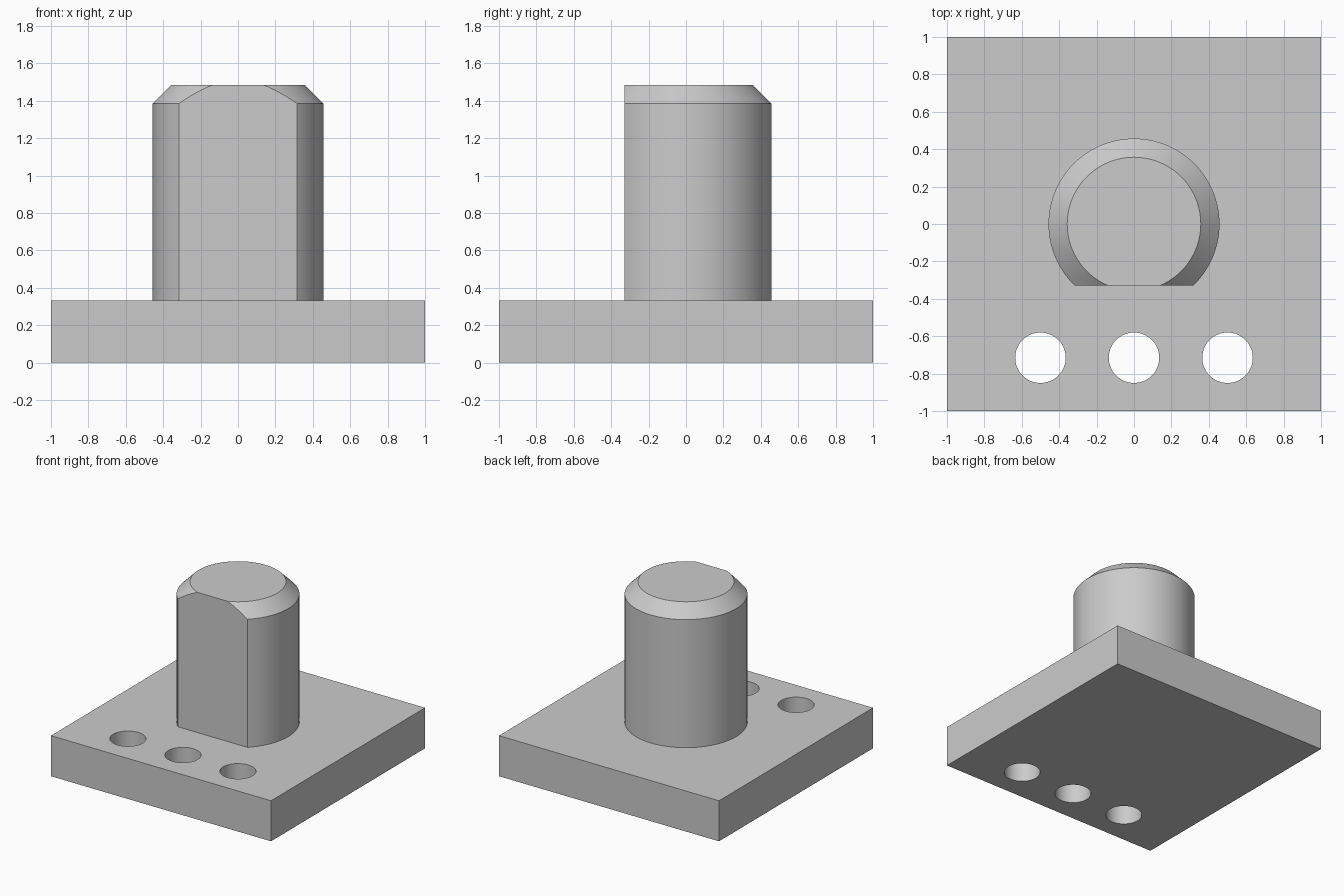
import bpy, bmesh, math
from mathutils import Matrix, Vector

cube = bpy.data.objects.get("Cube")
if cube:
    bpy.data.objects.remove(cube, do_unlink=True)

PLATE_TOP = 0.333
SHOULDER = 1.385
PIN_TOP = 1.485
PIN_RADIUS = 0.457
CHAMFER = 0.1
FLAT_Y = -0.33
HOLE_RADIUS = 0.135
HOLE_Y = -0.715

grey = bpy.data.materials.new("plain_grey")
grey.use_nodes = True
colour = (0.6, 0.6, 0.6, 1)
grey.diffuse_color = colour
grey.node_tree.nodes["Principled BSDF"].inputs["Base Color"].default_value = colour


def make_object(name, bm):
    bmesh.ops.recalc_face_normals(bm, faces=bm.faces)
    mesh = bpy.data.meshes.new(name)
    bm.to_mesh(mesh)
    bm.free()
    mesh.materials.append(grey)
    obj = bpy.data.objects.new(name, mesh)
    bpy.context.collection.objects.link(obj)
    return obj


def activate(obj):
    bpy.ops.object.select_all(action='DESELECT')
    obj.select_set(True)
    bpy.context.view_layer.objects.active = obj


def add_cylinder(bm, radius, bottom, top, x=0, y=0, segments=64):
    bmesh.ops.create_cone(bm, cap_ends=True, segments=segments, radius1=radius,
                          radius2=radius, depth=top - bottom,
                          matrix=Matrix.Translation((x, y, (bottom + top) / 2)))


# Square base plate
bm = bmesh.new()
bmesh.ops.create_cube(bm, size=1, matrix=Matrix.Translation((0, 0, PLATE_TOP / 2))
                      @ Matrix.Diagonal((2, 2, PLATE_TOP, 1)))
plate = make_object("base_plate", bm)

# Row of three through holes along the front edge
bm = bmesh.new()
for x in (-0.5, 0, 0.5):
    add_cylinder(bm, HOLE_RADIUS, -0.1, PLATE_TOP + 0.1, x, HOLE_Y)
cutter = make_object("hole_cutter", bm)
cutter.hide_render = True
cut = plate.modifiers.new("holes", 'BOOLEAN')
cut.operation = 'DIFFERENCE'
cut.solver = 'EXACT'
cut.object = cutter
activate(plate)
bpy.ops.object.modifier_apply(modifier=cut.name)
bpy.data.objects.remove(cutter, do_unlink=True)

# Round pin with a chamfered top
bm = bmesh.new()
add_cylinder(bm, PIN_RADIUS, PLATE_TOP, SHOULDER, segments=128)
cap = max(bm.faces, key=lambda f: f.calc_center_median().z)
rim = bmesh.ops.extrude_face_region(bm, geom=[cap])["geom"]
verts = [v for v in rim if isinstance(v, bmesh.types.BMVert)]
scale = (PIN_RADIUS - CHAMFER) / PIN_RADIUS
for v in verts:
    v.co = Vector((v.co.x * scale, v.co.y * scale, PIN_TOP))
if cap.is_valid:
    bmesh.ops.delete(bm, geom=[cap], context='FACES_ONLY')

# Flat sliced down the front of the pin
sliced = bmesh.ops.bisect_plane(bm, geom=bm.verts[:] + bm.edges[:] + bm.faces[:],
                                plane_co=(0, FLAT_Y, 0), plane_no=(0, -1, 0),
                                clear_outer=True)
edges = [e for e in sliced["geom_cut"] if isinstance(e, bmesh.types.BMEdge)]
bmesh.ops.holes_fill(bm, edges=edges, sides=0)
pin = make_object("pin", bm)

# Smooth curved walls, crisp edges
for obj in (plate, pin):
    activate(obj)
    bpy.ops.object.shade_smooth_by_angle(angle=math.radians(30))
